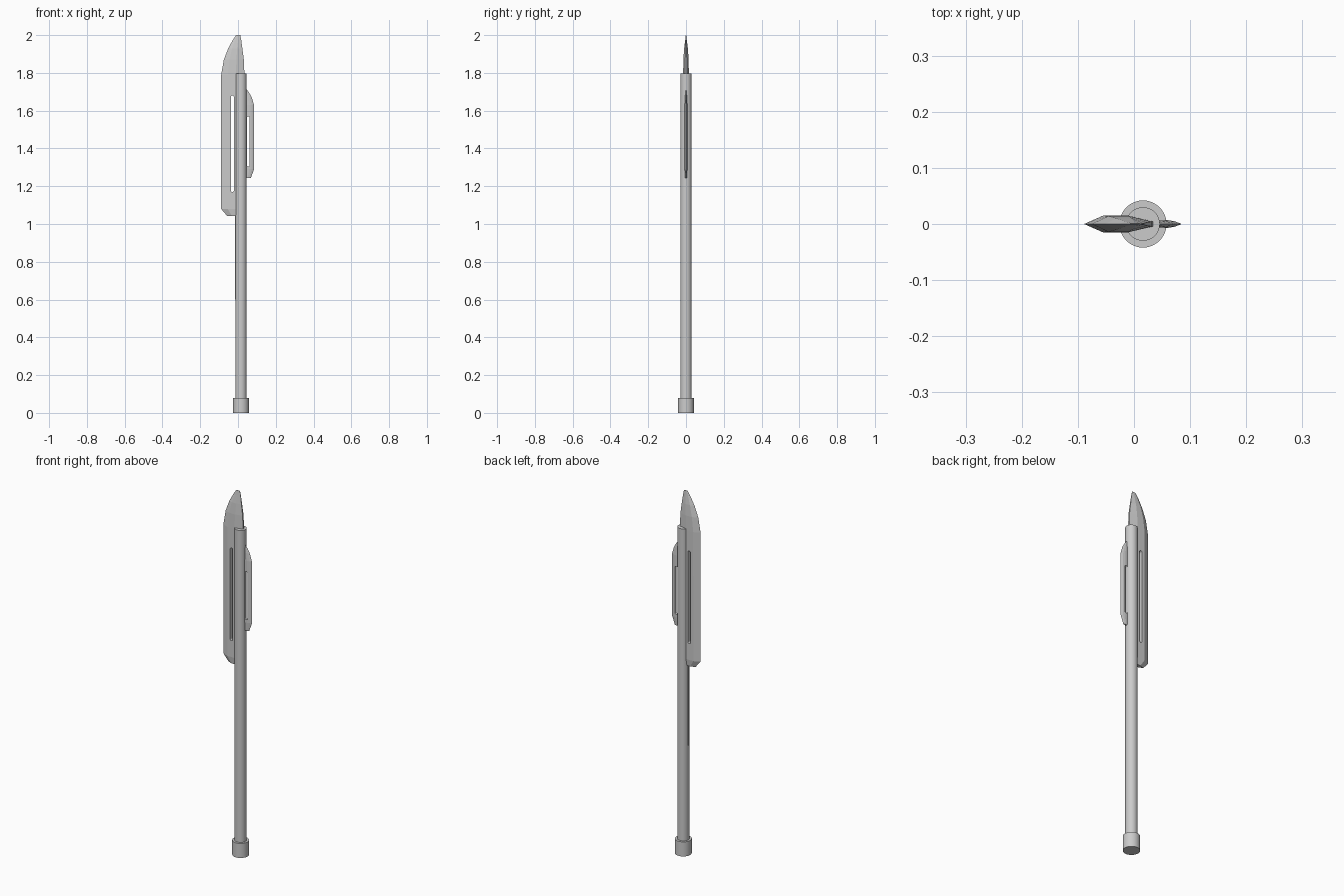
import bpy, bmesh, math

if "Cube" in bpy.data.objects:
    bpy.data.objects.remove(bpy.data.objects["Cube"])

CX = 0.016  # shaft axis


def make_object(name, bm):
    bmesh.ops.recalc_face_normals(bm, faces=bm.faces[:])
    me = bpy.data.meshes.new(name)
    bm.to_mesh(me)
    bm.free()
    ob = bpy.data.objects.new(name, me)
    bpy.context.collection.objects.link(ob)
    return ob


def cylinder(name, r, z0, z1):
    bpy.ops.mesh.primitive_cylinder_add(vertices=40, radius=r, depth=z1 - z0,
                                        location=(CX, 0, (z0 + z1) / 2))
    ob = bpy.context.object
    ob.name = name
    bpy.ops.object.shade_smooth_by_angle(angle=math.radians(35))
    return ob


def loft(name, sections):
    """Join equal-length rings, each (z, [(x, y), ...]), into a closed solid."""
    bm = bmesh.new()
    rings = [[bm.verts.new((x, y, z)) for x, y in pts] for z, pts in sections]
    n = len(rings[0])
    for a, b in zip(rings, rings[1:]):
        for i in range(n):
            j = (i + 1) % n
            bm.faces.new((a[i], a[j], b[j], b[i]))
    bm.faces.new(rings[0])
    bm.faces.new(rings[-1])
    return make_object(name, bm)


def mirrored(half):
    """Complete a cross-section whose first point lies on y = 0."""
    return half + [(x, -y) for x, y in reversed(half[1:])]


def cut_slot(target, x0, x1, z0, z1):
    """Cut a round-ended vertical slot through the target."""
    r, cx = (x1 - x0) / 2, (x0 + x1) / 2
    pts = []
    for k in range(9):
        a = math.pi * k / 8
        pts.append((cx + r * math.cos(a), z1 - r + r * math.sin(a)))
    for k in range(9):
        a = math.pi * (1 + k / 8)
        pts.append((cx + r * math.cos(a), z0 + r + r * math.sin(a)))
    bm = bmesh.new()
    face = bm.faces.new([bm.verts.new((x, -0.1, z)) for x, z in pts])
    ext = bmesh.ops.extrude_face_region(bm, geom=[face])
    for v in ext["geom"]:
        if isinstance(v, bmesh.types.BMVert):
            v.co.y = 0.1
    cutter = make_object(target.name + "_slot_cutter", bm)
    cutter.hide_render = True
    mod = target.modifiers.new("slot", 'BOOLEAN')
    mod.operation = 'DIFFERENCE'
    mod.solver = 'EXACT'
    mod.object = cutter
    bpy.context.view_layer.objects.active = target
    bpy.ops.object.modifier_apply(modifier=mod.name)
    bpy.data.objects.remove(cutter)


# Shaft and pommel
cylinder("shaft", 0.03, 0.04, 1.797)
cylinder("pommel", 0.042, 0, 0.08)

# Main blade: (z, left edge, right edge, half thickness)
blade_rows = [
    (1.043, -0.058, 0.033, 0.010), (1.080, -0.089, 0.033, 0.015),
    (1.790, -0.089, 0.034, 0.015), (1.870, -0.075, 0.031, 0.014),
    (1.930, -0.052, 0.023, 0.010), (1.975, -0.027, 0.017, 0.004),
    (2.000, -0.010, 0.012, 0.001),
]
sections = []
for z, l, r, t in blade_rows:
    w = r - l
    sections.append((z, mirrored([(l, 0), (l + 0.28 * w, t),
                                  (l + 0.63 * w, t), (r, t * 0.3)])))
blade = loft("blade", sections)
cut_slot(blade, -0.038, -0.022, 1.17, 1.68)

# Rear fin on the other side of the shaft: (z, outer edge, half thickness)
fin_rows = [
    (1.243, 0.068, 0.004), (1.290, 0.085, 0.007), (1.630, 0.085, 0.007),
    (1.670, 0.073, 0.005), (1.695, 0.059, 0.003), (1.712, 0.046, 0.001),
]
sections = []
for z, o, t in fin_rows:
    w = o - 0.035
    sections.append((z, mirrored([(o, 0), (o - 0.25 * w, t * 0.7),
                                  (o - 0.5 * w, t), (0.035, t * 0.8)])))
fin = loft("rear_fin", sections)
cut_slot(fin, 0.047, 0.062, 1.305, 1.57)

# Thin inlaid strip along the shaft below the blade
strip = [(-0.0165, -0.003), (0.0, -0.003), (0.0, 0.003), (-0.0165, 0.003)]
loft("shaft_strip", [(0.6, strip), (1.14, strip)])
